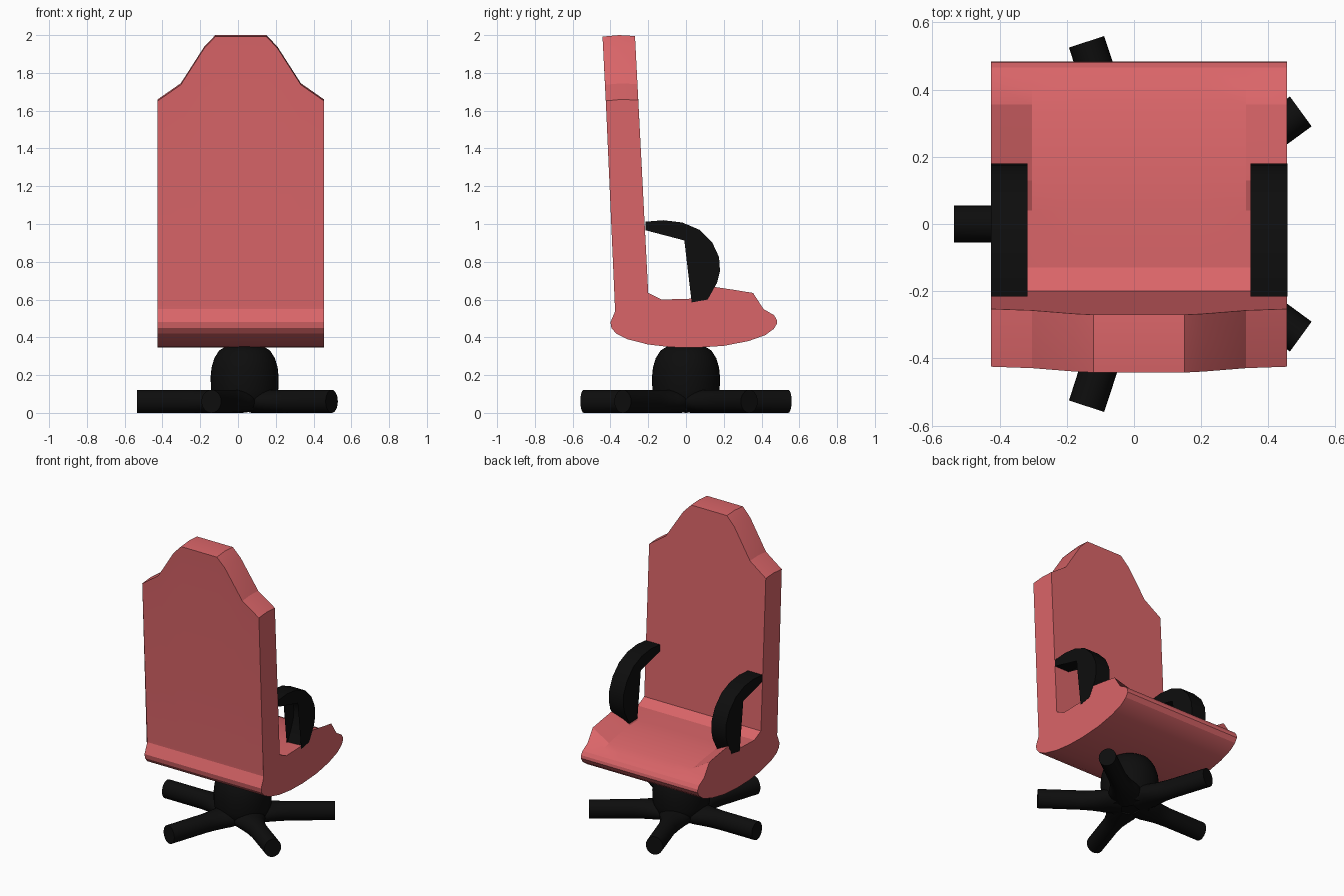
import bpy, bmesh
from math import sin, cos, pi, radians

if "Cube" in bpy.data.objects:
    bpy.data.objects.remove(bpy.data.objects["Cube"])

CX = 0.015     # centre line of the upholstery


def material(name, rgb):
    m = bpy.data.materials.new(name)
    m.diffuse_color = (*rgb, 1)
    m.use_nodes = True
    m.node_tree.nodes["Principled BSDF"].inputs["Base Color"].default_value = m.diffuse_color
    return m


RED = material("red_upholstery", (0.70, 0.13, 0.14))
BLACK = material("black_plastic", (0.004, 0.004, 0.004))


def loft(name, rings, mat, angle=30):
    """Skin a list of equal-length closed rings and cap both ends."""
    bm = bmesh.new()
    vs = [[bm.verts.new(p) for p in r] for r in rings]
    n = len(rings[0])
    for a, b in zip(vs, vs[1:]):
        for i in range(n):
            j = (i + 1) % n
            bm.faces.new((a[i], a[j], b[j], b[i]))
    caps = [bm.faces.new(vs[0]), bm.faces.new(vs[-1])]
    bmesh.ops.triangulate(bm, faces=caps)
    bmesh.ops.recalc_face_normals(bm, faces=bm.faces[:])
    me = bpy.data.meshes.new(name)
    bm.to_mesh(me)
    bm.free()
    me.materials.append(mat)
    ob = bpy.data.objects.new(name, me)
    bpy.context.collection.objects.link(ob)
    bpy.ops.object.select_all(action='DESELECT')
    ob.select_set(True)
    bpy.context.view_layer.objects.active = ob
    bpy.ops.object.shade_smooth_by_angle(angle=radians(angle))
    return ob


# Seat and backrest: one side profile lofted across the width
under = [(-.37, .57), (-.37, .55), (-.40, .48), (-.395, .45), (-.37, .42),
         (-.31, .39), (-.2, .362), (-.08, .348), (.05, .345), (.2, .355),
         (.33, .38), (.42, .412), (.465, .445), (.483, .475)]
# y, height at the raised side bolster, height in the middle
top = [(.48, .495, .495), (.465, .518, .518), (.41, .55, .545), (.355, .635, .562),
       (.25, .652, .582), (.13, .67, .597), (.04, .605, .60), (-.13, .60, .60),
       (-.2, .635, .635)]


def body_ring(x, height, bolster):
    pts = under + [(y, hi if bolster else lo) for y, hi, lo in top]
    lean = -.2 - .07 * (height - .635) / 1.365
    pts += [(lean, height - .005), (lean - .085, height), (lean - .172, height - .008)]
    return [(x, y, z) for y, z in pts]


half = [(.44, 1.66, True), (.318, 1.745, False), (.193, 1.94, False), (.135, 2.0, False)]
rings = [body_ring(CX - x, h, b) for x, h, b in half]
rings += [body_ring(CX + x, h, b) for x, h, b in reversed(half)]
loft("seat_and_backrest", rings, RED, 20)

# Curved armrests
outer = [(-.215, 1.012), (-.12, 1.02), (-.02, 1.008), (.07, .97), (.14, .90),
         (.175, .825), (.18, .75), (.165, .69), (.115, .60)]
inner = [(.03, .585), (.075, .67), (.1, .74), (.106, .80), (.097, .84),
         (.06, .895), (-.02, .94), (-.12, .958), (-.215, .967)]
for side, s in (("left", -1), ("right", 1)):
    loft(side + "_armrest",
         [[(CX + s * x, y, z) for y, z in outer + inner] for x in (.332, .441)], BLACK)

# Domed hub
HUB = 0.035
dome = [(.12, .01), (.165, .05), (.178, .12), (.18, .19), (.175, .24),
        (.16, .29), (.135, .33), (.10, .352)]
loft("hub", [[(HUB + r * cos(2 * pi * i / 40), r * sin(2 * pi * i / 40), z)
              for i in range(40)] for r, z in dome], BLACK, 40)

# Five legs flaring into the hub
flare = [(.05, .10), (.14, .10), (.18, .085), (.23, .068), (.30, .056), (.57, .055)]
for k in range(5):
    a = pi + k * 2 * pi / 5
    rings = []
    for d, w in flare:
        ring = []
        for i in range(24):
            t = 2 * pi * i / 24
            u, z = w * cos(t), .061 + .061 * sin(t)
            ring.append((HUB + d * cos(a) - u * sin(a), d * sin(a) + u * cos(a), z))
        rings.append(ring)
    loft(f"leg_{k + 1}", rings, BLACK, 40)
